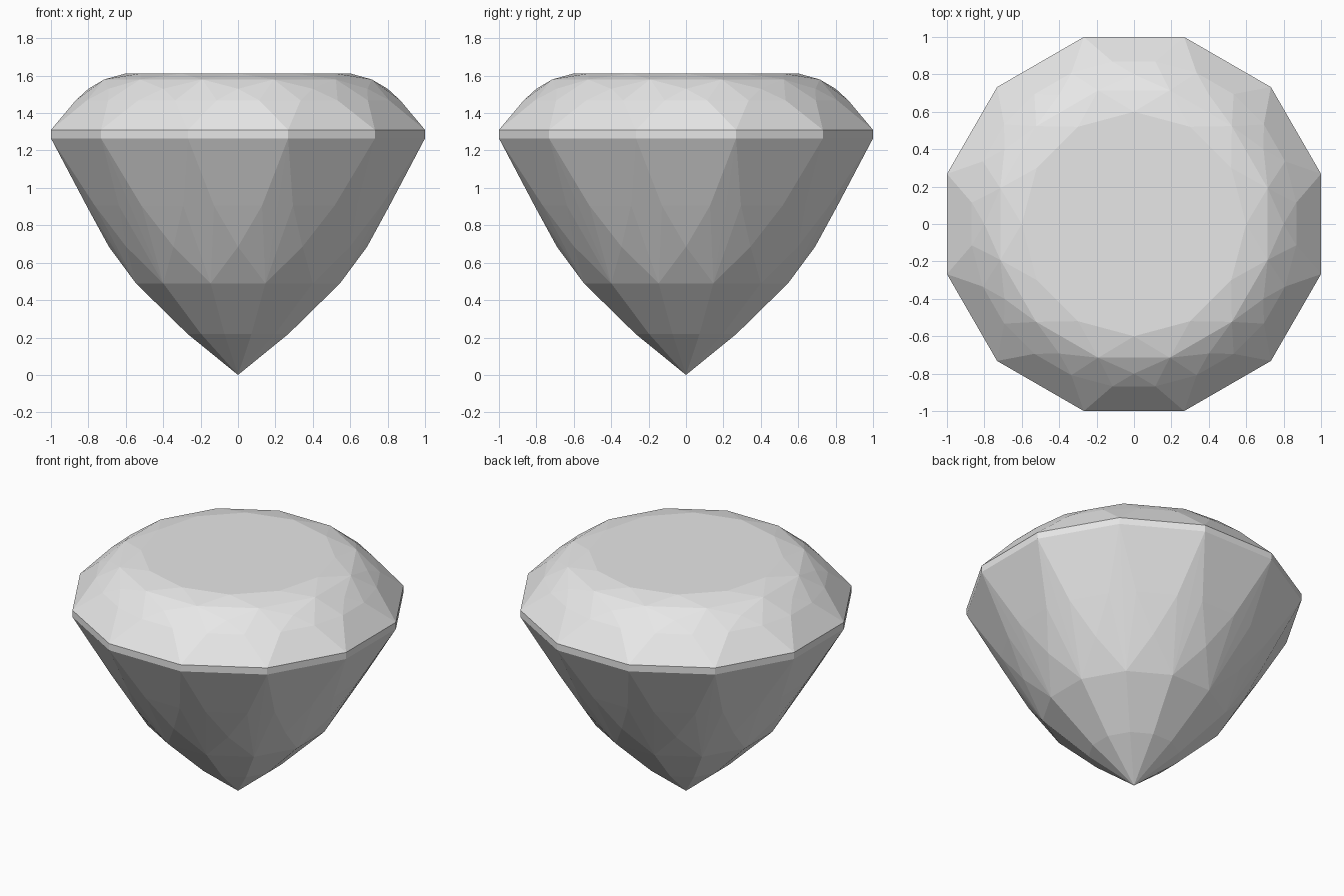
import bpy
import bmesh
from math import sin, cos, pi, radians

cube = bpy.data.objects.get("Cube")
if cube:
    bpy.data.objects.remove(cube)

SIDES = 12
STEP = 2 * pi / SIDES
HALF = STEP / 2
GIRDLE = 1 / cos(HALF)


def ring(bm, radius, z, offset=0.0):
    """Add one ring of facet corners, turned by offset."""
    for i in range(SIDES):
        a = i * STEP + offset
        bm.verts.new((radius * sin(a), radius * cos(a), z))


def paired_ring(bm, radius, z, spread):
    """Add two corners per side, either side of the facet centre."""
    ring(bm, radius, z, spread)
    ring(bm, radius, z, -spread)


bm = bmesh.new()

# Crown: table, star corners, kite tips, upper girdle facets
ring(bm, 0.60, 1.612)
ring(bm, 0.74, 1.58, HALF)
ring(bm, 0.80, 1.53)
paired_ring(bm, 0.875, 1.468, radians(7.5))

# Girdle band
ring(bm, GIRDLE, 1.31, HALF)
ring(bm, GIRDLE, 1.265, HALF)

# Pavilion: lower girdle facets, kites, and the point
paired_ring(bm, 0.82, 0.905, radians(9))
ring(bm, 0.69, 0.685)
ring(bm, 0.565, 0.49, HALF)
ring(bm, 0.28, 0.22, HALF)
bm.verts.new((0, 0, 0))

# Stretch facets over the corners and merge coplanar triangles
bmesh.ops.convex_hull(bm, input=bm.verts[:])
loose = [v for v in bm.verts if not v.link_faces]
bmesh.ops.delete(bm, geom=loose, context='VERTS')
bmesh.ops.dissolve_limit(bm, angle_limit=radians(0.5),
                         verts=bm.verts[:], edges=bm.edges[:])
bmesh.ops.recalc_face_normals(bm, faces=bm.faces[:])

mesh = bpy.data.meshes.new("cut_gem")
bm.to_mesh(mesh)
bm.free()
gem = bpy.data.objects.new("cut_gem", mesh)
bpy.context.collection.objects.link(gem)

# Single pale grey colour
colour = (0.8, 0.8, 0.8, 1.0)
mat = bpy.data.materials.new("pale_grey")
mat.use_nodes = True
mat.diffuse_color = colour
for node in mat.node_tree.nodes:
    if node.type == 'BSDF_PRINCIPLED':
        node.inputs["Base Color"].default_value = colour
mesh.materials.append(mat)
